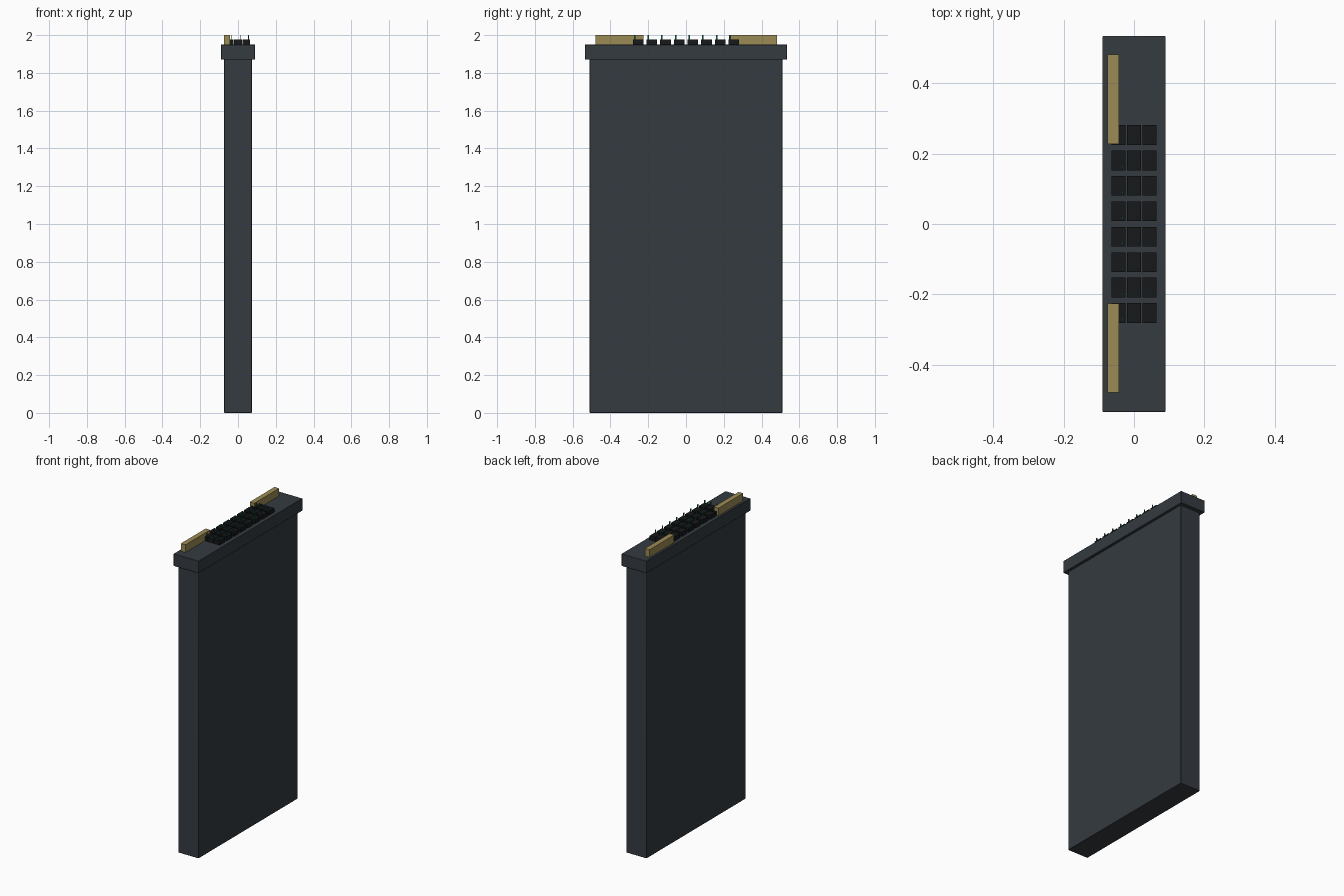
import bpy
import math

if "Cube" in bpy.data.objects:
    bpy.data.objects.remove(bpy.data.objects["Cube"])


def material(name, rgb):
    m = bpy.data.materials.new(name)
    m.diffuse_color = (*rgb, 1)
    m.use_nodes = True
    m.node_tree.nodes["Principled BSDF"].inputs["Base Color"].default_value = m.diffuse_color
    return m


CASE = material("dark_case", (0.035, 0.043, 0.052))
BRASS = material("brass", (0.33, 0.26, 0.09))
BLACK = material("black_plastic", (0.008, 0.009, 0.01))
GREEN = material("green_pin", (0.01, 0.16, 0.07))


def box(name, x, y, z, mat, bevel=0.0):
    """Box from (min, max) ranges on each axis, optionally with softened edges."""
    bpy.ops.mesh.primitive_cube_add(size=1, location=[sum(r) / 2 for r in (x, y, z)])
    ob = bpy.context.object
    ob.name = name
    ob.scale = [r[1] - r[0] for r in (x, y, z)]
    bpy.ops.object.transform_apply(location=False, rotation=False, scale=True)
    ob.data.materials.append(mat)
    if bevel:
        b = ob.modifiers.new("soft_edges", 'BEVEL')
        b.width = bevel
        b.segments = 2
        bpy.ops.object.shade_smooth_by_angle(angle=math.radians(40))
    return ob


# Tall thin case and its overhanging lid
box("case_body", (-0.073, 0.073), (-0.51, 0.51), (0, 1.88), CASE, 0.003)
box("case_lid", (-0.09, 0.09), (-0.535, 0.535), (1.87, 1.95), CASE, 0.003)

# Two brass contact blades along the left edge of the lid
for side, y in (("front", (-0.48, -0.226)), ("back", (0.228, 0.482))):
    box(f"contact_blade_{side}", (-0.075, -0.042), y, (1.945, 2.0), BRASS)

# Grid of connector blocks, each with a thin pin standing at one corner
for row in range(8):
    cy = (row - 3.5) * 0.0723
    for col in range(3):
        cx = (col - 1) * 0.044
        box(f"connector_block_{row}_{col}", (cx - 0.0205, cx + 0.0205),
            (cy - 0.028, cy + 0.028), (1.945, 1.978), BLACK)
        px, py = cx + 0.0115, cy - 0.019
        box(f"connector_pin_{row}_{col}", (px - 0.002, px + 0.002),
            (py - 0.004, py + 0.004), (1.97, 2.0), GREEN)
